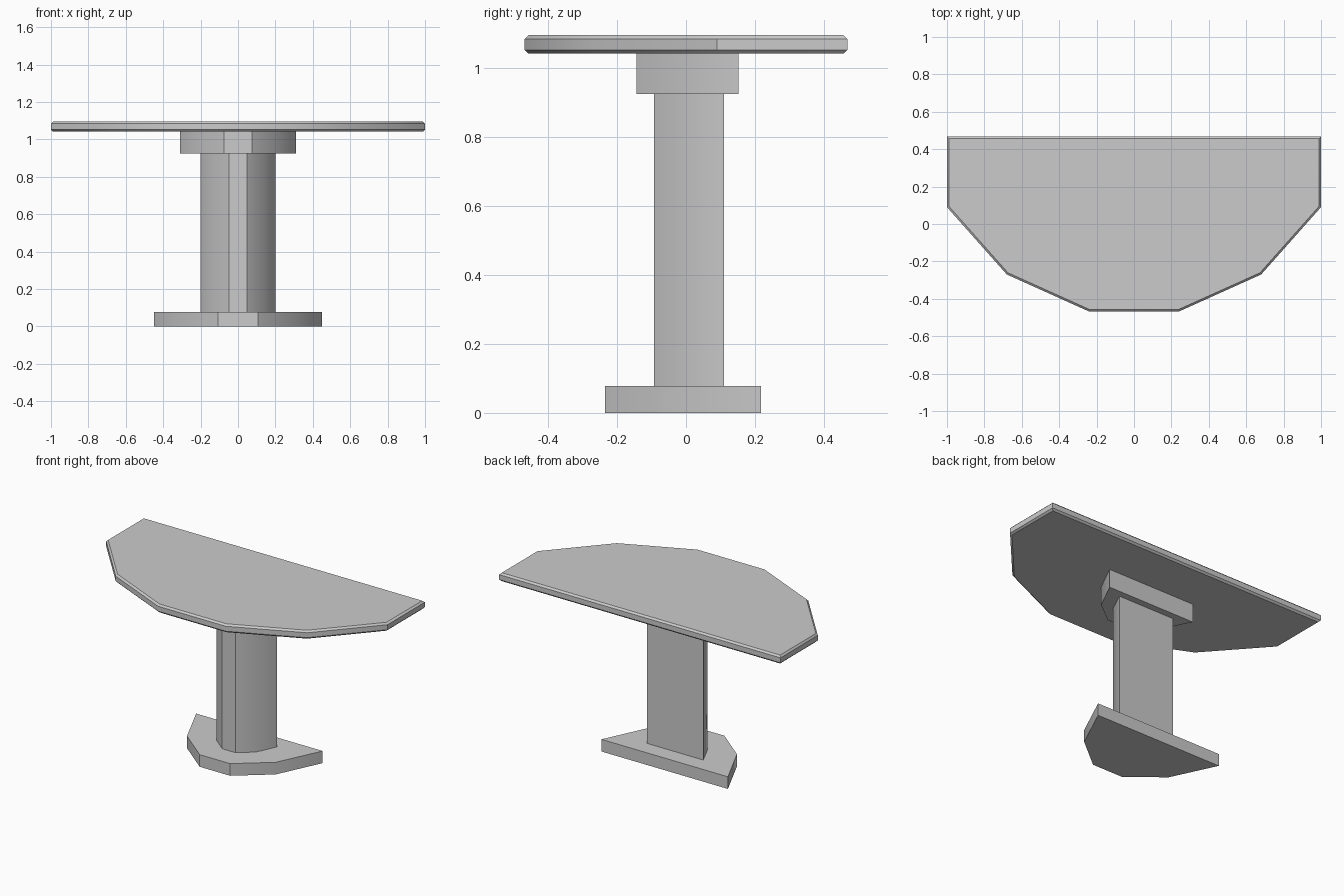
import bpy
import bmesh
import math

cube = bpy.data.objects.get("Cube")
if cube:
    bpy.data.objects.remove(cube, do_unlink=True)

GREY = (0.6, 0.6, 0.6, 1.0)
grey = bpy.data.materials.new("plain grey")
grey.use_nodes = True
grey.diffuse_color = GREY
grey.node_tree.nodes["Principled BSDF"].inputs["Base Color"].default_value = GREY


def slab(name, half, bottom, top, bevel=0):
    """Extrude a left half outline, mirrored in x, between two heights."""
    outline = half + [(-x, y) for x, y in reversed(half)]
    bm = bmesh.new()
    base = bm.faces.new([bm.verts.new((x, y, bottom)) for x, y in outline])
    up = bmesh.ops.extrude_face_region(bm, geom=[base], use_keep_orig=True)
    for v in up["geom"]:
        if isinstance(v, bmesh.types.BMVert):
            v.co.z = top
    bmesh.ops.recalc_face_normals(bm, faces=bm.faces)
    if bevel:
        # Chamfer only the upper and lower rims
        rims = [e for e in bm.edges if abs(e.verts[0].co.z - e.verts[1].co.z) < 1e-5]
        bmesh.ops.bevel(bm, geom=rims, offset=bevel, segments=1, affect='EDGES')
    mesh = bpy.data.meshes.new(name)
    bm.to_mesh(mesh)
    bm.free()
    mesh.materials.append(grey)
    obj = bpy.data.objects.new(name, mesh)
    bpy.context.collection.objects.link(obj)
    bpy.ops.object.select_all(action='DESELECT')
    obj.select_set(True)
    bpy.context.view_layer.objects.active = obj
    bpy.ops.object.shade_smooth_by_angle(angle=math.radians(30))
    return obj


def half_round(width, front, back):
    """Faceted half-round outline with a flat back."""
    return [(width, back), (width * 0.7, back + (front - back) * 0.63),
            (width * 0.24, front)]


# Foot, column and the bracket under the top share one outline
slab("foot", half_round(0.45, -0.235, 0.217), 0, 0.078)
slab("column", half_round(0.20, -0.093, 0.11), 0.078, 0.925)
slab("bracket", half_round(0.31, -0.143, 0.153), 0.925, 1.042)

# Wide chamfered top
slab("table_top", [(1, 0.468), (1, 0.09), (0.68, -0.27), (0.24, -0.468)],
     1.042, 1.096, bevel=0.011)
